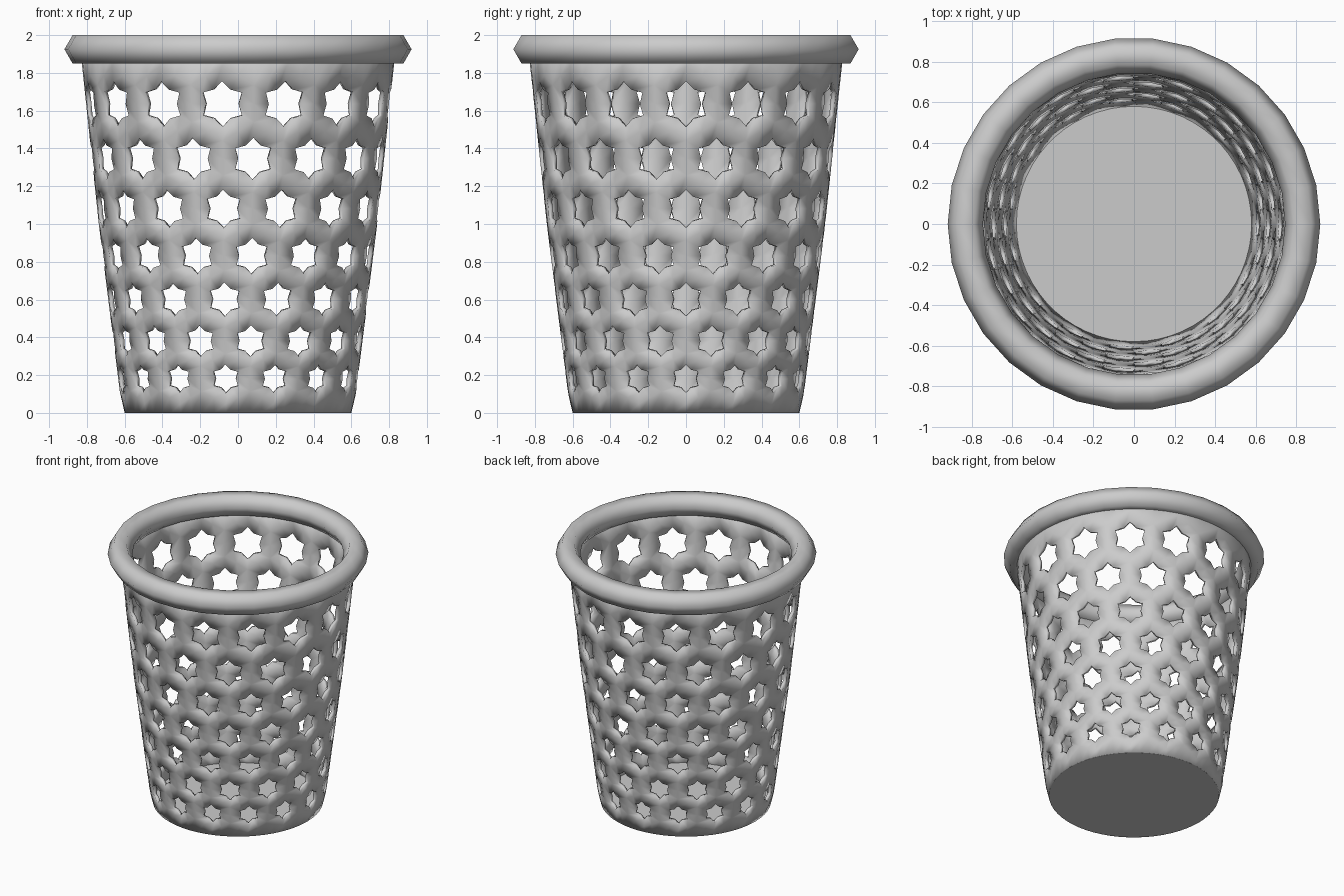
import bpy, bmesh
from math import radians, sin, cos, pi

if "Cube" in bpy.data.objects:
    bpy.data.objects.remove(bpy.data.objects["Cube"])

ROWS = [0.18, 0.38, 0.60, 0.83, 1.08, 1.345, 1.635]          # hole centre heights
HOLES = [0.076, 0.084, 0.09, 0.096, 0.102, 0.111, 0.121]     # hole corner radii
COUNT = 15                                                   # holes per row
STEP = 360 / COUNT
PROFILE = [(0, 0.60), (0.1, 0.624), (1.0, 0.737), (1.9, 0.832)]


def radius(z):
    for (z0, r0), (z1, r1) in zip(PROFILE, PROFILE[1:]):
        if z <= z1:
            return r0 + (r1 - r0) * (z - z0) / (z1 - z0)
    return PROFILE[-1][1]


def smooth(ob, angle):
    bpy.ops.object.select_all(action='DESELECT')
    ob.select_set(True)
    bpy.context.view_layer.objects.active = ob
    bpy.ops.object.shade_smooth_by_angle(angle=radians(angle))


bm = bmesh.new()


def vert(deg, z):
    r, a = radius(z), radians(deg)
    return bm.verts.new((r * cos(a), r * sin(a), z))


# Zigzag boundaries (low, high) between the staggered rows
edges = [ROWS[0] - 0.20] + ROWS + [ROWS[-1] + 0.30]
zig = [((a + b) / 2 - (b - a) / 6, (a + b) / 2 + (b - a) / 6)
       for a, b in zip(edges, edges[1:])]

# Perforated wall: a hexagonal frame round every hole
for i, (zc, R) in enumerate(zip(ROWS, HOLES)):
    (lo0, hi0), (lo1, hi1) = zig[i], zig[i + 1]
    h = STEP / 2
    corners = [(h, hi0), (h, lo1), (0, hi1), (-h, lo1), (-h, hi0), (0, lo0)]
    outer = []
    for k, (a, z) in enumerate(corners):
        a2, z2 = corners[(k + 1) % 6]
        outer += [(a, z), ((a + a2) / 2, (z + z2) / 2)]
    inner = []
    for k in range(12):
        t = radians(-30 + 30 * k)
        q = R if k % 2 == 0 else R * 0.73
        inner.append((q * cos(t) / radius(zc) * 180 / pi, zc + q * sin(t)))
    for n in range(COUNT):
        c = n * STEP + (i % 2) * h
        o = [vert(c + a, z) for a, z in outer]
        s = [vert(c + a, z) for a, z in inner]
        for k in range(12):
            m = (k + 1) % 12
            bm.faces.new((o[k], o[m], s[m], s[k]))


# Solid bands above and below the holes
def edge_z(j, lo, hi):
    return (lo, (lo + hi) / 2, hi, (lo + hi) / 2)[j % 4]


for j in range(4 * COUNT):
    a, b = j * STEP / 4, (j + 1) * STEP / 4
    lo, hi = zig[0]
    bm.faces.new((vert(a, 0), vert(b, 0),
                  vert(b, edge_z(j + 1, lo, hi)), vert(a, edge_z(j, lo, hi))))
    lo, hi = zig[-1]
    bm.faces.new((vert(a, edge_z(j + 2, lo, hi)), vert(b, edge_z(j + 3, lo, hi)),
                  vert(b, 1.9), vert(a, 1.9)))

bmesh.ops.remove_doubles(bm, verts=bm.verts, dist=0.0005)
mesh = bpy.data.meshes.new("basket_wall")
bm.to_mesh(mesh)
bm.free()
wall = bpy.data.objects.new("basket_wall", mesh)
bpy.context.collection.objects.link(wall)
smooth(wall, 40)
sol = wall.modifiers.new("thickness", 'SOLIDIFY')
sol.thickness = 0.025
sol.offset = -1

# Floor disc
bpy.ops.mesh.primitive_cylinder_add(vertices=60, radius=0.597, depth=0.025,
                                    location=(0, 0, 0.0125))
bpy.context.object.name = "basket_floor"
smooth(bpy.context.object, 40)

# Thick rolled rim with a six-sided section
bpy.ops.mesh.primitive_torus_add(major_segments=30, minor_segments=6,
                                 major_radius=0.832, minor_radius=0.087,
                                 location=(0, 0, 1.925))
bpy.context.object.name = "basket_rim"
smooth(bpy.context.object, 80)
